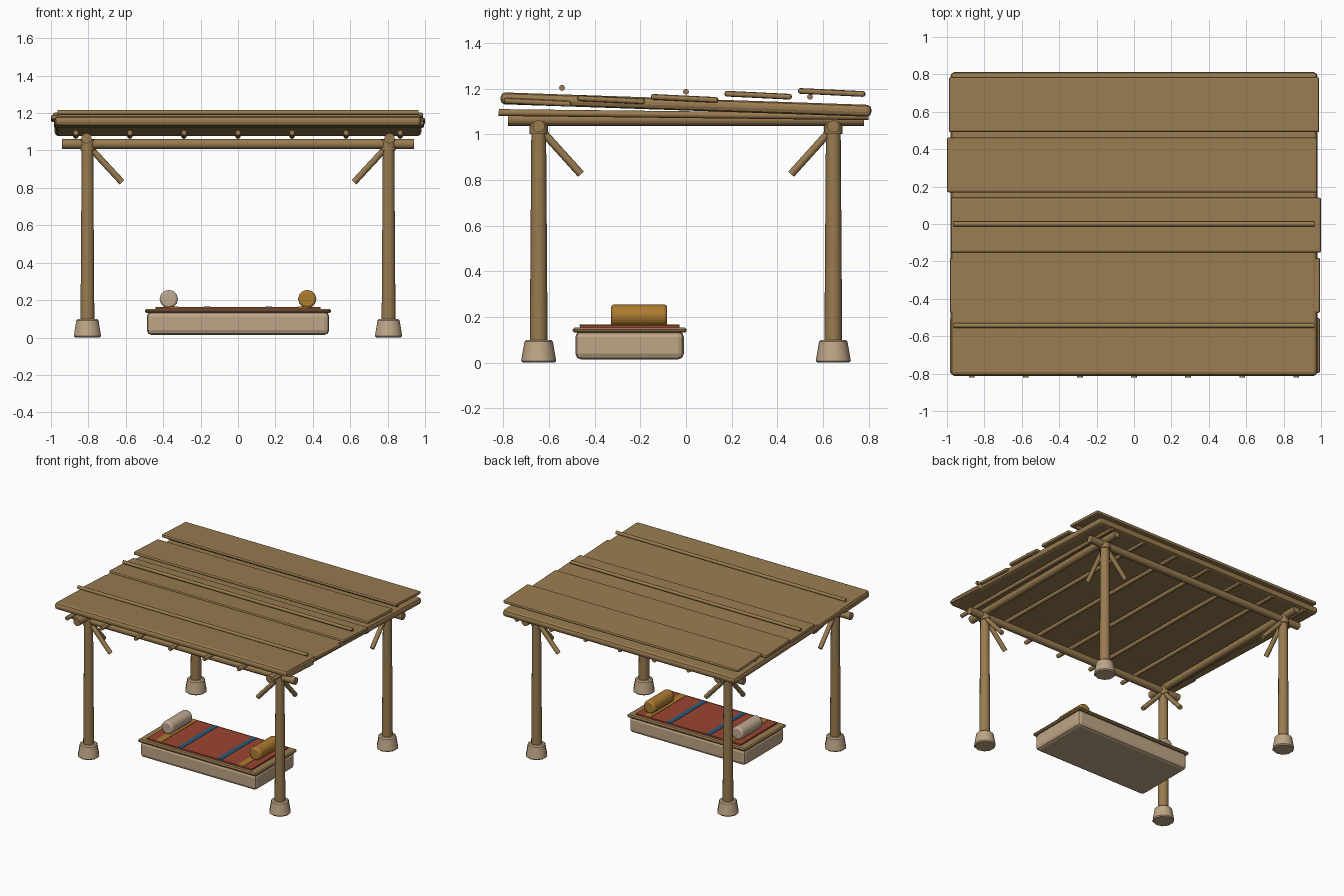
import bpy, math
from mathutils import Vector

cube = bpy.data.objects.get("Cube")
if cube:
    bpy.data.objects.remove(cube, do_unlink=True)


def material(name, rgb):
    m = bpy.data.materials.new(name)
    m.use_nodes = True
    m.diffuse_color = (*rgb, 1)
    bsdf = next(n for n in m.node_tree.nodes if n.type == 'BSDF_PRINCIPLED')
    bsdf.inputs["Base Color"].default_value = (*rgb, 1)
    return m


WOOD = material("brown wood", (0.32, 0.20, 0.08))
PLASTER = material("pale plaster", (0.52, 0.38, 0.24))
RED = material("red cloth", (0.33, 0.06, 0.03))
BLUE = material("blue cloth", (0.02, 0.11, 0.22))
GOLD = material("golden cloth", (0.42, 0.20, 0.03))
LINEN = material("pale linen", (0.52, 0.40, 0.29))


def finish(ob, name, mat, bevel=0, segments=1):
    ob.name = name
    ob.data.materials.append(mat)
    if bevel:
        mod = ob.modifiers.new("bevel", 'BEVEL')
        mod.width, mod.segments = bevel, segments
        mod.limit_method = 'ANGLE'
        mod.angle_limit = math.radians(50)
    return ob


def box(name, mat, center, size, bevel=0, segments=1, tilt=0):
    bpy.ops.mesh.primitive_cube_add(size=1, location=center, rotation=(tilt, 0, 0))
    ob = bpy.context.object
    ob.scale = size
    bpy.ops.object.transform_apply(location=False, rotation=False, scale=True)
    return finish(ob, name, mat, bevel, segments)


def pole(name, mat, a, b, r1, r2=None, sides=10, bevel=0, segments=1):
    a, b = Vector(a), Vector(b)
    bpy.ops.mesh.primitive_cone_add(vertices=sides, radius1=r1, radius2=r2 or r1,
                                    depth=(b - a).length, location=(a + b) / 2)
    ob = bpy.context.object
    ob.rotation_euler = (b - a).to_track_quat('Z', 'Y').to_euler()
    bpy.ops.object.shade_smooth_by_angle(angle=math.radians(46))
    return finish(ob, name, mat, bevel, segments)


# Four posts on footings, each with two braces
PX, PY = 0.805, 0.645
for sx, side in ((1, "left"), (-1, "right")):
    for sy, end in ((-1, "front"), (1, "back")):
        tag = f"{end}_{side}"
        x, y = sx * PX, sy * PY
        pole(f"footing_{tag}", PLASTER, (x, y, 0), (x, y, 0.1), 0.078, 0.061, 10, 0.008)
        pole(f"post_{tag}", WOOD, (x, y, 0.09), (x, y, 1.06), 0.039, 0.032)
        pole(f"post_collar_{tag}", WOOD, (x, y, 1.0), (x, y, 1.06), 0.04)
        pole(f"side_brace_{tag}", WOOD, (x, y, 1.03), (x, sy * 0.46, 0.825), 0.017, sides=8)
        pole(f"cross_brace_{tag}", WOOD, (x, y, 1.03), (sx * 0.62, y, 0.83), 0.017, sides=8)

# Main beams
for s, end in ((-1, "front"), (1, "back")):
    pole(f"cross_beam_{end}", WOOD, (-0.94, s * PY, 1.035), (0.94, s * PY, 1.035), 0.027)
for s, side in ((1, "left"), (-1, "right")):
    pole(f"side_beam_{side}", WOOD, (s * 0.81, -0.78, 1.065), (s * 0.81, 0.78, 1.065), 0.028)

# Rafters
for i in range(7):
    x = (i - 3) * 0.289
    pole(f"rafter_{i + 1}", WOOD, (x, -0.82, 1.095), (x, 0.8, 1.077), 0.015, sides=8)

# Sloping roof deck
box("roof_deck", WOOD, (0, 0, 1.13), (1.96, 1.625, 0.052), 0.02, 2, -0.034)

# Loose roof planks, each a little higher and shifted sideways
planks = ((0.005, 1.14), (0.005, 1.151), (0.01, 1.157), (-0.01, 1.171), (0, 1.183))
for i, (x, z) in enumerate(planks):
    box(f"roof_plank_{i + 1}", WOOD, (x, -0.65 + i * 0.322, z),
        (1.98, 0.295, 0.025), 0.01, 2, -0.048)

# Battens over the roof
for i, z in enumerate((1.203, 1.186, 1.164)):
    y = (i - 1) * 0.543
    pole(f"roof_batten_{i + 1}", WOOD, (-0.965, y, z), (0.965, y, z), 0.013, sides=8)

# Day bed: plaster base, wooden top, striped rug
BY = -0.247
box("bed_base", PLASTER, (0, BY, 0.076), (0.975, 0.475, 0.124), 0.025, 2)
box("bed_top", WOOD, (0, BY, 0.142), (0.995, 0.5, 0.022), 0.008)
box("rug", RED, (0, BY, 0.158), (0.88, 0.435, 0.012))
for name, mat, x, width in (("blue_stripe", BLUE, 0.165, 0.035),
                            ("golden_stripe", GOLD, 0.345, 0.05)):
    for s, side in ((1, "left"), (-1, "right")):
        box(f"rug_{name}_{side}", mat, (s * x, BY, 0.164), (width, 0.437, 0.006))

# Bolsters
for s, side, mat in ((1, "left", GOLD), (-1, "right", LINEN)):
    x = s * 0.37
    pole(f"bolster_{side}", mat, (x, -0.328, 0.206), (x, -0.083, 0.206), 0.049,
         sides=12, bevel=0.012, segments=2)
